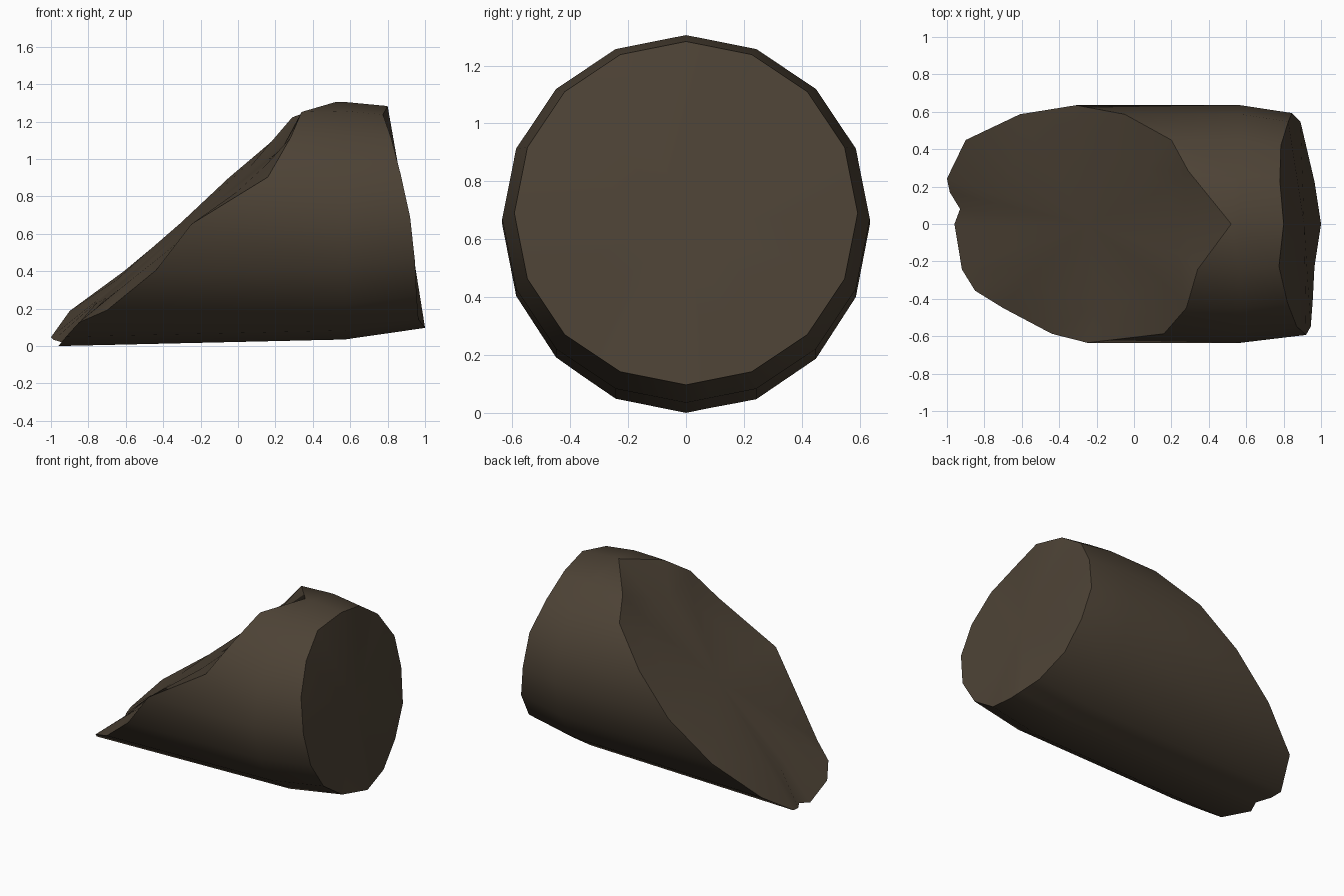
import bpy, bmesh, math

if "Cube" in bpy.data.objects:
    bpy.data.objects.remove(bpy.data.objects["Cube"])

bark = bpy.data.materials.new("dark brown wood")
bark.diffuse_color = (0.074, 0.055, 0.036, 1)
bark.use_nodes = True
bark.node_tree.nodes["Principled BSDF"].inputs["Base Color"].default_value = bark.diffuse_color

SIDES = 16


def section(t, radius, zc):
    """Point on a 16-sided section; t counts sides from the top towards -y."""
    def corner(i):
        a = 2 * math.pi * i / SIDES
        return -radius * math.sin(a), zc + radius * math.cos(a)
    i, f = int(t), t - int(t)
    (y0, z0), (y1, z1) = corner(i), corner(i + 1)
    return y0 + (y1 - y0) * f, z0 + (z1 - z0) * f


# x of the sawn end at each corner, and (position, x) of the ragged slanted end
cap_x = [.80, .775, .82, .87, .92, .945, .955, .965, 1.0,
         .965, .92, .89, .845, .825, .785, .78]
rim = [(0, .52), (1, .34), (2, .28), (3, .16), (4, -.25), (5, -.44), (6, -.70),
       (6.45, -.85), (7, -.92), (8, -.96), (8.33, -.93), (8.7, -.985), (9, -1.0), (10, -.90),
       (11, -.61), (12, -.31), (13, -.05), (14, .20), (14.8, .29), (15, .54)]

bm = bmesh.new()
inner, broken, shoulder, sawn = rings = [[], [], [], []]
for t, x in rim:
    # slanted break: the log sags slightly towards its thin tip
    y, z = section(t, .635, .67)
    shoulder.append(bm.verts.new((.57, y, z)))
    z -= .035 * max(0, (.56 - x) / 1.52)
    broken.append(bm.verts.new((x, y, z)))
    # inside of the break lies on one sloping plane
    if t < 14.9:
        y, z = y * .66, .67 + (z - .67) * .66
        inner.append(bm.verts.new((-.25 + (z - .66 - .11 * y) / .85, y, z)))
    # sawn end
    i, f = int(t), t - int(t)
    cx = cap_x[i] * (1 - f) + cap_x[(i + 1) % SIDES] * f
    y, z = section(t, .593, .69)
    sawn.append(bm.verts.new((cx, y, z)))

n = len(rim)
for a, b in ((broken, shoulder), (shoulder, sawn)):
    for k in range(n):
        j = (k + 1) % n
        bm.faces.new((a[k], a[j], b[j], b[k]))

# break surface, with a splinter at the top fanning from its lower corner
m = n - 1
for k in range(m - 1):
    bm.faces.new((inner[k], inner[k + 1], broken[k + 1], broken[k]))
bm.faces.new((broken[m - 1], broken[m], broken[0]))
bm.faces.new((broken[m - 1], broken[0], inner[0]))
bm.faces.new((broken[m - 1], inner[0], inner[m - 1]))

# end faces as fans
for ring, centre in ((inner, (-.25, 0, .66)), (sawn, (.91, 0, .66))):
    c = bm.verts.new(centre)
    for k, v in enumerate(ring):
        bm.faces.new((v, ring[(k + 1) % len(ring)], c))

bmesh.ops.recalc_face_normals(bm, faces=bm.faces)
mesh = bpy.data.meshes.new("log_stub")
bm.to_mesh(mesh)
bm.free()
mesh.materials.append(bark)
log = bpy.data.objects.new("log_stub", mesh)
bpy.context.collection.objects.link(log)
bpy.context.view_layer.objects.active = log
log.select_set(True)
bpy.ops.object.shade_smooth_by_angle(angle=math.radians(33))
